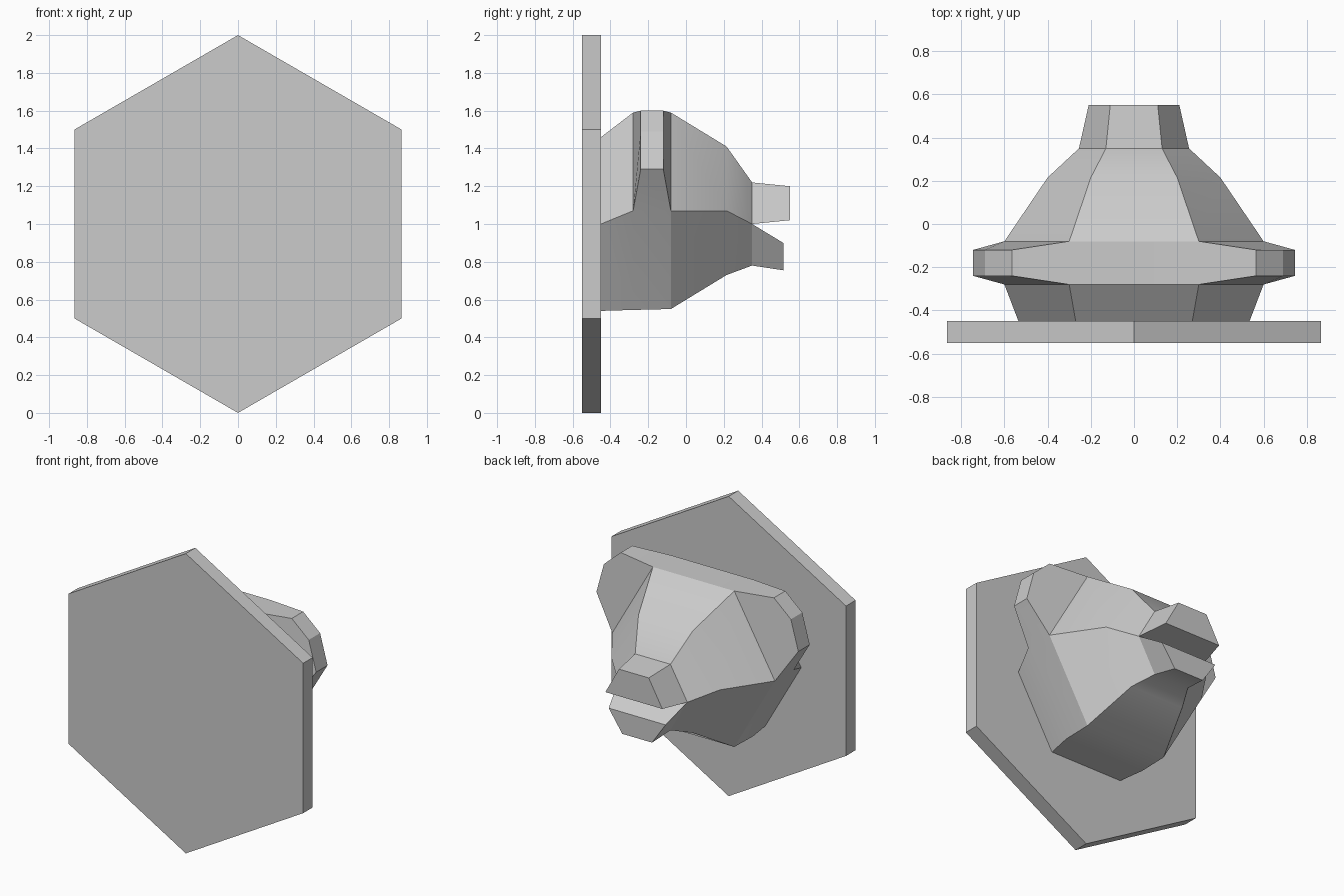
import bpy, bmesh
from math import radians

if "Cube" in bpy.data.objects:
    bpy.data.objects.remove(bpy.data.objects["Cube"])


def finish(bm, name, smooth=False):
    bmesh.ops.remove_doubles(bm, verts=bm.verts, dist=0.0005)
    bmesh.ops.recalc_face_normals(bm, faces=bm.faces)
    mesh = bpy.data.meshes.new(name)
    bm.to_mesh(mesh)
    bm.free()
    obj = bpy.data.objects.new(name, mesh)
    bpy.context.collection.objects.link(obj)
    if smooth:
        bpy.ops.object.select_all(action='DESELECT')
        obj.select_set(True)
        bpy.context.view_layer.objects.active = obj
        bpy.ops.object.shade_smooth_by_angle(angle=radians(30))
    return obj


# hexagonal wall plaque, point up
bpy.ops.mesh.primitive_cylinder_add(vertices=6, radius=1, depth=0.1,
                                    location=(0, -0.5, 1), rotation=(radians(90), 0, 0))
plaque = bpy.context.object
plaque.name = "plaque"

bm = bmesh.new()


def face(points):
    bm.faces.new([bm.verts.new(p) for p in points])


def sides(points):
    face(points)
    face([(-x, y, z) for x, y, z in points])


def span(a, b):
    face([a, b, (-b[0], b[1], b[2]), (-a[0], a[1], a[2])])


def ring(y, profile):
    return [(x, y, z) for x, z in profile]


def loft(a, b, skip=()):
    # half-profile to half-profile, bridged across the middle at both ends
    span(a[0], b[0])
    span(a[-1], b[-1])
    for i in range(len(a) - 1):
        if i not in skip:
            sides([a[i], a[i + 1], b[i + 1], b[i]])


def cap(r):
    face(r + [(-x, y, z) for x, y, z in reversed(r)])


# head: hexagonal sections from the plaque to the mouth (top, middle, bottom)
head = [
    ring(-0.45, [(0.27, 1.46), (0.535, 1.0), (0.27, 0.54)]),
    ring(-0.28, [(0.30, 1.59), (0.60, 1.07), (0.30, 0.545)]),
    ring(-0.08, [(0.30, 1.59), (0.60, 1.07), (0.30, 0.55)]),
    ring(0.215, [(0.20, 1.41), (0.40, 1.07), (0.20, 0.73)]),
    ring(0.35, [(0.13, 1.22), (0.255, 1.0), (0.13, 0.78)]),
]
cap(head[0])
for i in range(4):
    loft(head[i], head[i + 1], skip=(0,) if i == 1 else ())

# ears pulled out of the upper side faces
rim = [(0.565, 1.60), (0.69, 1.49), (0.745, 1.29)]
loops = []
for y, r in ((-0.24, head[1]), (-0.12, head[2])):
    loops.append([r[0]] + ring(y, rim) + [r[1]])
    sides(loops[-1])
for i in range(4):
    sides([loops[0][i], loops[0][i + 1], loops[1][i + 1], loops[1][i]])

# upper snout and open lower jaw
mouth = head[-1]
snout = ring(0.55, [(0.11, 1.20), (0.21, 1.02)])
jaw = ring(0.515, [(0.21, 0.90), (0.11, 0.755)])
loft(mouth[:2], snout)
loft(mouth[1:], jaw)
cap(snout)
cap(jaw)
finish(bm, "animal_head", smooth=True)
